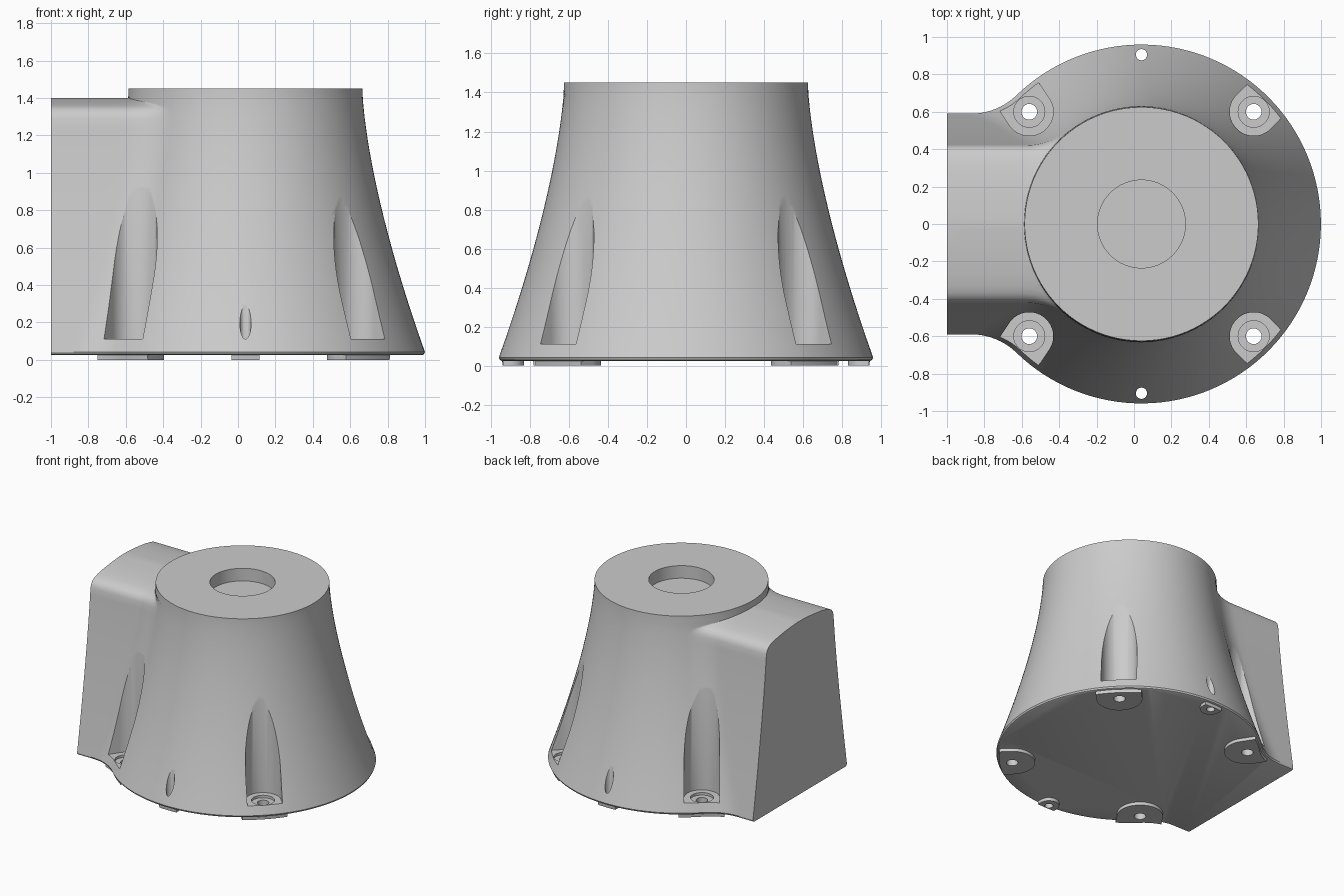
import bpy, bmesh, math

if "Cube" in bpy.data.objects:
    bpy.data.objects.remove(bpy.data.objects["Cube"])

CX = 0.04                      # axis of the round body


def taper(z):
    return max(0.0, (1.45 - z) / 1.41)


def body_r(z):
    return 0.625 + 0.335 * min(1, taper(z)) ** 1.5


def arm_w(z):
    return 0.41 + 0.18 * min(1, taper(z)) ** 1.3


def section(R, w, f):
    """Round body blended by concave fillets into a straight arm; w=None gives a circle."""
    NL, NF, NC = 6, 10, 48
    half = []
    if w is None:
        half = [(CX - R, 0.0)] * (NL + NF)
        a0 = math.pi
    else:
        d = math.sqrt((R + f) ** 2 - (w + f) ** 2)
        xc = CX - d
        half = [(-1 + (xc + 1) * i / NL, w) for i in range(NL)]
        a1 = -math.atan2(w + f, d)
        for i in range(NF):
            a = -math.pi / 2 + (a1 + math.pi / 2) * i / NF
            half.append((xc + f * math.cos(a), w + f + f * math.sin(a)))
        a0 = math.atan2(w + f, -d)
    for i in range(NC):
        a = a0 * (1 - i / NC)
        half.append((CX + R * math.cos(a), R * math.sin(a)))
    return half + [(CX + R, 0.0)] + [(x, -y) for x, y in reversed(half)]


def finish(name, bm):
    bmesh.ops.remove_doubles(bm, verts=bm.verts, dist=1e-5)
    bmesh.ops.recalc_face_normals(bm, faces=bm.faces)
    me = bpy.data.meshes.new(name)
    bm.to_mesh(me)
    bm.free()
    ob = bpy.data.objects.new(name, me)
    bpy.context.collection.objects.link(ob)
    return ob


def loft(bm, layers):
    rings = [[bm.verts.new((x, y, z)) for x, y in pts] for z, pts in layers]
    n = len(rings[0])
    for a, b in zip(rings, rings[1:]):
        for i in range(n):
            j = (i + 1) % n
            bm.faces.new((a[i], a[j], b[j], b[i]))
    bm.faces.new(rings[0][::-1])
    bm.faces.new(rings[-1])


def slot(bm, x, y, r, z0, z1, direction=None, length=0.5, n=32):
    """Vertical cylinder, or a U-shaped prism running outward along a direction."""
    if direction is None:
        pts = [(x + r * math.cos(2 * math.pi * i / n), y + r * math.sin(2 * math.pi * i / n))
               for i in range(n)]
    else:
        base = math.atan2(direction[1], direction[0])
        c, s = math.cos(base), math.sin(base)
        pts = [(x + r * math.cos(base + math.pi / 2 + math.pi * i / n),
                y + r * math.sin(base + math.pi / 2 + math.pi * i / n)) for i in range(n + 1)]
        pts += [(pts[-1][0] + c * length, pts[-1][1] + s * length),
                (pts[0][0] + c * length, pts[0][1] + s * length)]
    loft(bm, [(z0, pts), (z1, pts)])


def boolean(ob, tool, op):
    tool.hide_render = True
    m = ob.modifiers.new("cut", 'BOOLEAN')
    m.object, m.operation, m.solver = tool, op, 'EXACT'
    bpy.ops.object.select_all(action='DESELECT')
    bpy.context.view_layer.objects.active = ob
    ob.select_set(True)
    bpy.ops.object.modifier_apply(modifier=m.name)
    bpy.data.objects.remove(tool, do_unlink=True)


# Flared body with side arm, lofted upward
layers = [(0.025, section(0.945, 0.575, 0.35)), (0.03, section(0.954, 0.584, 0.35))]
for i in range(25):
    z = 0.042 + (1.29 - 0.042) * i / 24
    layers.append((z, section(body_r(z), arm_w(z), 0.35)))
# crowned top of the arm
for z, k in [(1.315, .985), (1.337, .95), (1.352, .89), (1.364, .8), (1.376, .65),
             (1.387, .45), (1.395, .25), (1.399, .08)]:
    layers.append((z, section(body_r(z), arm_w(z) * k, 0.35 * k * k + 0.01)))
# plain round collar above the arm
for z in (1.401, 1.425, 1.45):
    layers.append((z, section(body_r(z), None, 0)))
bm = bmesh.new()
loft(bm, layers)
base = finish("flared_base", bm)

# Screw and pin positions with their outward directions
screws = []
for s in (1, -1):
    screws += [(0.64, 0.6 * s, (1, s)), (-0.56, 0.6 * s, (-0.55, 0.83 * s))]
pins = [(CX, 0.905 * s, (0, s)) for s in (1, -1)]

# Foot pads, trimmed to the base outline
bm = bmesh.new()
loft(bm, [(0, section(0.94, 0.57, 0.35)), (0.035, section(0.943, 0.573, 0.35))])
pads = finish("foot_pads", bm)
bm = bmesh.new()
for x, y, d in screws:
    slot(bm, x, y, 0.165, -0.1, 0.2, d)
for x, y, d in pins:
    slot(bm, x, y, 0.075, -0.1, 0.2, d)
boolean(pads, finish("pad_shape", bm), 'INTERSECT')
boolean(base, pads, 'UNION')

# Screw pockets, open outward
bm = bmesh.new()
for x, y, d in screws:
    slot(bm, x, y, 0.128, 0.11, 1.25, d)
boolean(base, finish("pocket_cutter", bm), 'DIFFERENCE')

# Counterbores and the shallow round recess on top
bm = bmesh.new()
for x, y, d in screws:
    slot(bm, x, y, 0.083, 0.09, 0.3)
slot(bm, CX, 0, 0.235, 1.35, 1.6, n=64)
boolean(base, finish("recess_cutter", bm), 'DIFFERENCE')

# Through holes for screws and pins
bm = bmesh.new()
for x, y, d in screws:
    slot(bm, x, y, 0.042, -0.1, 0.3)
for x, y, d in pins:
    slot(bm, x, y, 0.03, -0.1, 0.6)
boolean(base, finish("hole_cutter", bm), 'DIFFERENCE')

bpy.ops.object.select_all(action='DESELECT')
base.select_set(True)
bpy.context.view_layer.objects.active = base
bpy.ops.object.shade_smooth_by_angle(angle=math.radians(30))
